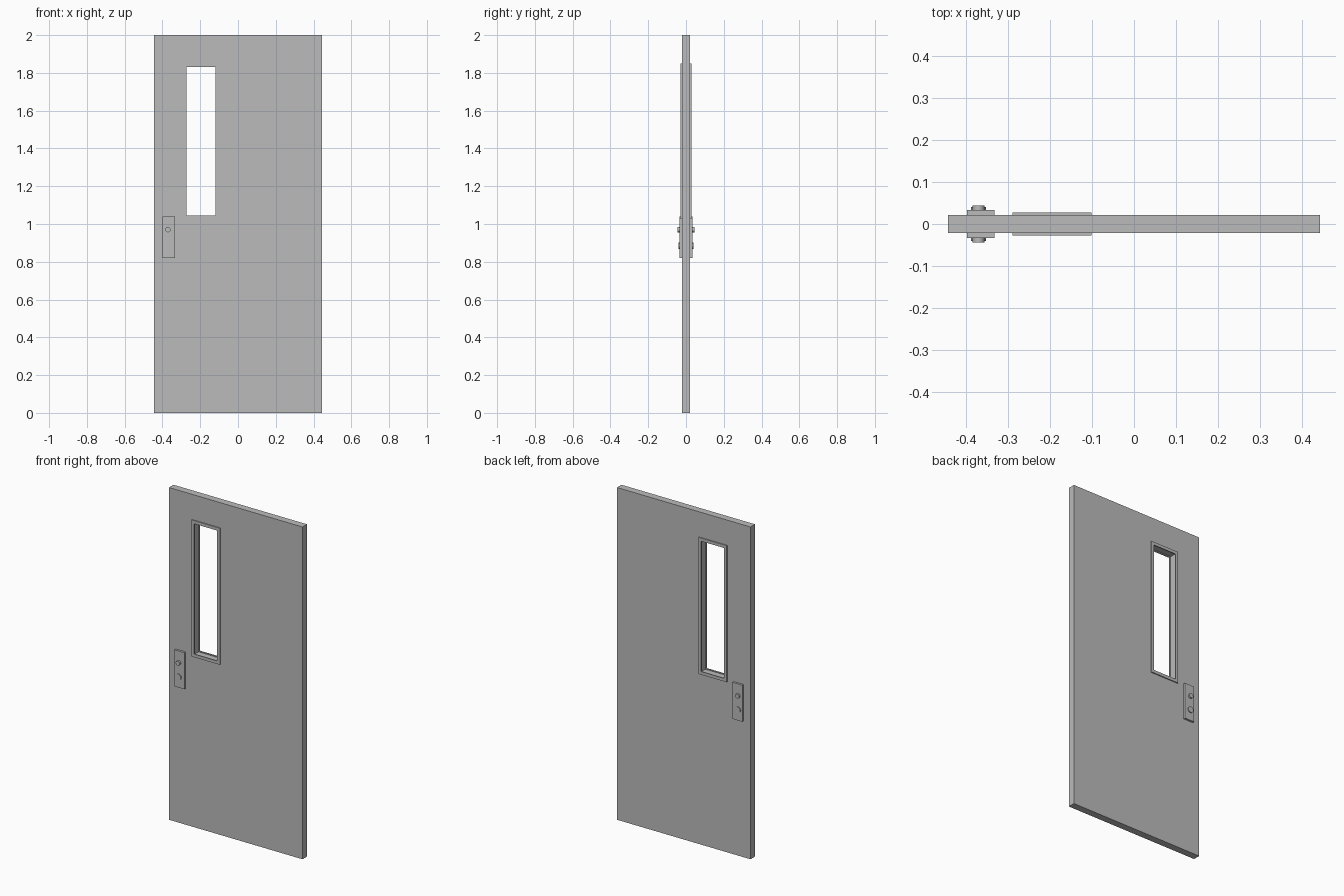
import bpy, bmesh, math

if "Cube" in bpy.data.objects:
    bpy.data.objects.remove(bpy.data.objects["Cube"])

steel = bpy.data.materials.new("grey painted steel")
steel.diffuse_color = (0.5, 0.5, 0.5, 1)
steel.use_nodes = True
steel.node_tree.nodes["Principled BSDF"].inputs["Base Color"].default_value = steel.diffuse_color


def finish(name, bm):
    bmesh.ops.recalc_face_normals(bm, faces=bm.faces)
    mesh = bpy.data.meshes.new(name)
    bm.to_mesh(mesh)
    bm.free()
    mesh.materials.append(steel)
    obj = bpy.data.objects.new(name, mesh)
    bpy.context.collection.objects.link(obj)
    return obj


def corners(bm, rect, y):
    x0, x1, z0, z1 = rect
    return [bm.verts.new((x, y, z)) for x, z in ((x0, z0), (x1, z0), (x1, z1), (x0, z1))]


def panel(name, outer, inner, y0, y1):
    """Slab with a rectangular opening through it."""
    bm = bmesh.new()
    a, b = corners(bm, outer, y0), corners(bm, inner, y0)
    c, d = corners(bm, outer, y1), corners(bm, inner, y1)
    for i in range(4):
        j = (i + 1) % 4
        for p, q in ((a, b), (b, d), (d, c), (c, a)):
            bm.faces.new((p[i], p[j], q[j], q[i]))
    return finish(name, bm)


def box(name, rect, y0, y1):
    bm = bmesh.new()
    a, b = corners(bm, rect, y0), corners(bm, rect, y1)
    bm.faces.new(a)
    bm.faces.new(b)
    for i in range(4):
        j = (i + 1) % 4
        bm.faces.new((a[i], a[j], b[j], b[i]))
    return finish(name, bm)


def knob(name, x, z, radius, y0, y1):
    bpy.ops.mesh.primitive_cylinder_add(
        vertices=24, radius=radius, depth=abs(y1 - y0),
        location=(x, (y0 + y1) / 2, z), rotation=(math.pi / 2, 0, 0))
    obj = bpy.context.object
    obj.name = name
    obj.data.materials.append(steel)
    bpy.ops.object.shade_smooth_by_angle()


HALF = 0.0215                           # half the door thickness
opening = (-0.272, -0.12, 1.045, 1.83)  # clear window opening


def grow(rect, m):
    return (rect[0] - m, rect[1] + m, rect[2] - m, rect[3] + m)


# Door leaf, its cutout slightly larger than the trim opening
panel("door_leaf", (-0.4445, 0.4445, 0, 2), grow(opening, 0.006), -HALF, HALF)

# Window trim and lock hardware on both sides
for side, s in (("front", -1), ("back", 1)):
    panel(side + "_window_trim", grow(opening, 0.0185), opening, s * HALF, s * 0.0278)
    box(side + "_lock_plate", (-0.399, -0.333, 0.82, 1.04), s * HALF, s * 0.034)
    knob(side + "_upper_lock", -0.371, 0.97, 0.014, s * 0.034, s * 0.044)
    knob(side + "_lower_lock", -0.371, 0.885, 0.018, s * 0.034, s * 0.040)
